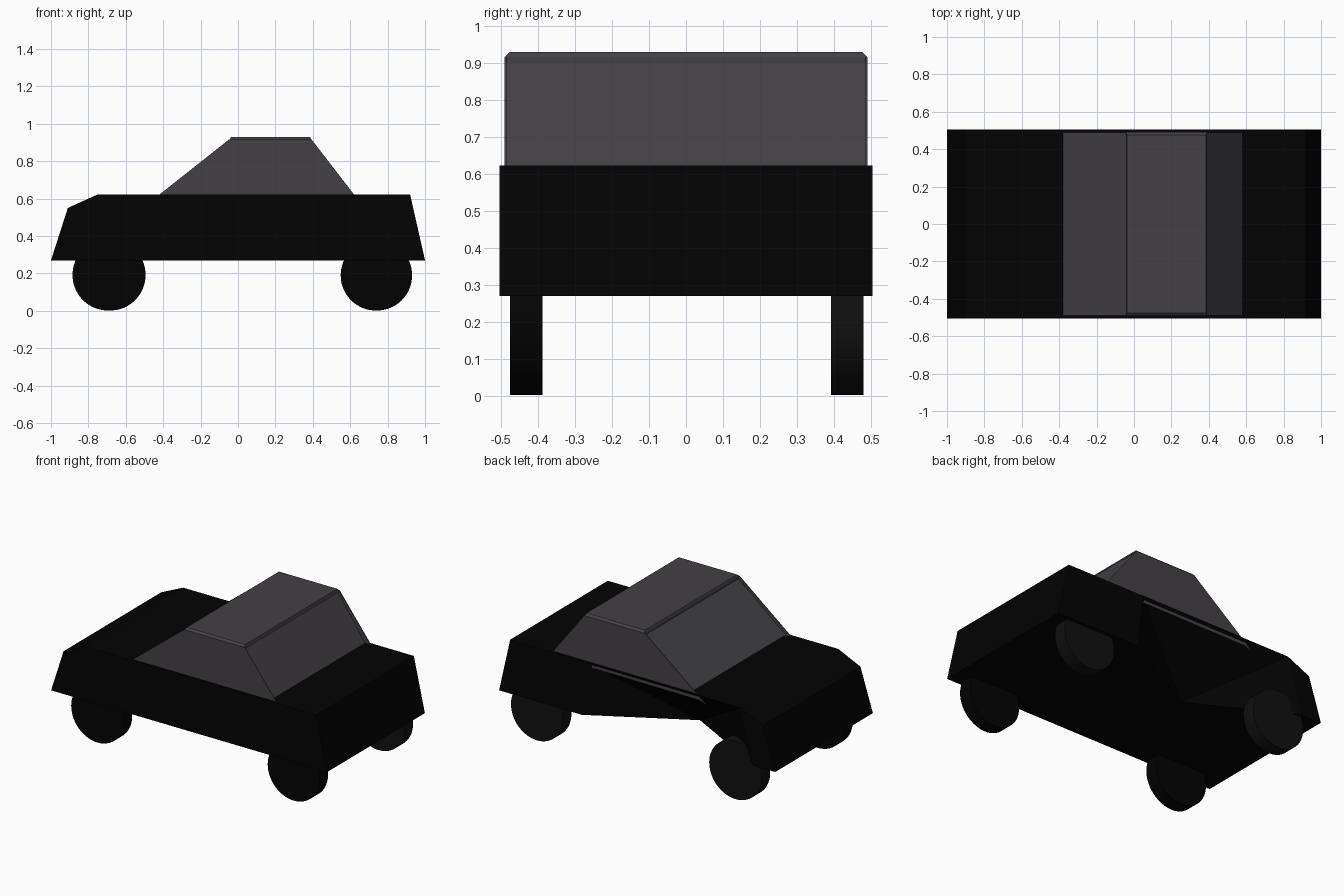
import bpy, bmesh, math

if "Cube" in bpy.data.objects:
    bpy.data.objects.remove(bpy.data.objects["Cube"])


def material(name, color):
    m = bpy.data.materials.new(name)
    m.diffuse_color = (*color, 1)
    m.use_nodes = True
    m.node_tree.nodes["Principled BSDF"].inputs["Base Color"].default_value = m.diffuse_color
    return m


black = material("body_black", (0.0008, 0.0008, 0.0008))
rubber = material("wheel_black", (0.005, 0.005, 0.005))
tint = material("cabin_grey", (0.056, 0.052, 0.058))


def finish(bm, name, mat):
    bmesh.ops.recalc_face_normals(bm, faces=bm.faces)
    me = bpy.data.meshes.new(name)
    bm.to_mesh(me)
    bm.free()
    me.materials.append(mat)
    ob = bpy.data.objects.new(name, me)
    bpy.context.collection.objects.link(ob)
    return ob


def loft(front, back, caps=None):
    """Join two matching loops of points; caps optionally split the back face."""
    bm = bmesh.new()
    f = [bm.verts.new(p) for p in front]
    b = [bm.verts.new(p) for p in back]
    n = len(f)
    for i in range(n):
        j = (i + 1) % n
        bm.faces.new((f[i], f[j], b[j], b[i]))
    bm.faces.new(f)
    for cap in caps or [range(n)]:
        bm.faces.new([b[i] for i in cap])
    return bm


def prism(name, profile, y0, y1, mat):
    return finish(loft([(x, y0, z) for x, z in profile],
                       [(x, y1, z) for x, z in profile]), name, mat)


# Body: side profile swept across, with one tucked-in vertex on the back side
W = 0.505
outline = [(-1, 0.27), (-0.91, 0.55), (-0.75, 0.623), (0.36, 0.623), (0.92, 0.623),
           (1, 0.27), (0.40, 0.27), (-0.217, 0.27), (-0.85, 0.27)]
front = [(x, -W, z) for x, z in outline]
back = [(x, W, z) for x, z in outline]
back[7] = (-0.217, 0.165, 0.27)
finish(loft(front, back, [(3, 4, 5, 6), (3, 6, 7), (3, 7, 2), (2, 7, 8), (2, 8, 0, 1)]),
       "body", black)

# Cabin core with the sloped windows slightly recessed
prism("cabin_windows", [(-0.39, 0.615), (-0.04, 0.90), (-0.04, 0.92), (0.388, 0.92),
                        (0.388, 0.90), (0.585, 0.615)], -0.487, 0.487, tint)

# Cabin side panels, their lower edge just below the deck
side = [(-0.492, 0.565), (-0.047, 0.917), (0.393, 0.917), (0.645, 0.59), (-0.44, 0.585)]
for name, s in (("front_side_panel", -1), ("back_side_panel", 1)):
    prism(name, side, s * 0.486, s * 0.491, tint)


# Roof with chamfered rim
def rect(x0, x1, y, z):
    return [(x0, -y, z), (x1, -y, z), (x1, y, z), (x0, y, z)]


finish(loft(rect(-0.043, 0.39, 0.491, 0.917), rect(-0.037, 0.386, 0.477, 0.93)),
       "roof", tint)

# Wheels
for name, x, y, r, mat in (("front_left", -0.684, -0.433, 0.19, black),
                           ("back_left", -0.695, 0.437, 0.19, rubber),
                           ("front_right", 0.737, -0.433, 0.188, black),
                           ("back_right", 0.743, 0.437, 0.188, rubber)):
    bpy.ops.mesh.primitive_cylinder_add(vertices=64, radius=r, depth=0.088,
                                        location=(x, y, r + 0.002),
                                        rotation=(math.pi / 2, 0, 0))
    wheel = bpy.context.object
    wheel.name = name + "_wheel"
    wheel.data.materials.append(mat)
    bpy.ops.object.shade_smooth_by_angle()
